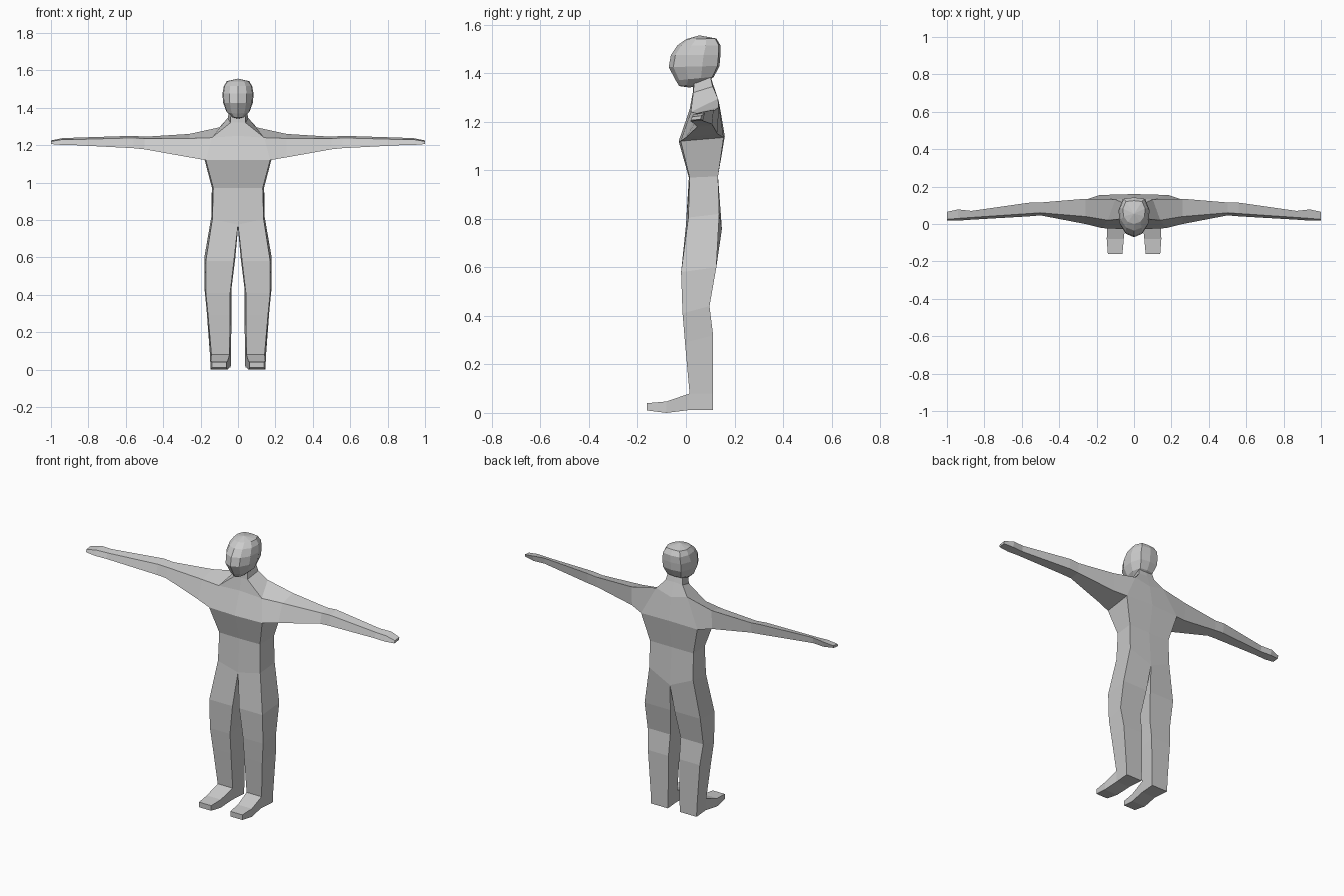
import bpy, bmesh

if "Cube" in bpy.data.objects:
    bpy.data.objects.remove(bpy.data.objects["Cube"])

skin = bpy.data.materials.new("plain_grey")
skin.diffuse_color = (0.6, 0.6, 0.6, 1)
skin.use_nodes = True
skin.node_tree.nodes["Principled BSDF"].inputs["Base Color"].default_value = skin.diffuse_color


def ring(bm, points):
    return [bm.verts.new(p) for p in points]


def loft(bm, a, b, skip=(), closed=True):
    """Bridge two rings with quads, leaving out the listed sides."""
    n = len(a)
    for i in range(n if closed else n - 1):
        if i not in skip:
            j = (i + 1) % n
            bm.faces.new((a[i], a[j], b[j], b[i]))


def finish(bm, name):
    """Mirror the half across x = 0, weld the seam and make a flat-shaded object."""
    dup = bmesh.ops.duplicate(bm, geom=bm.verts[:] + bm.edges[:] + bm.faces[:])["geom"]
    for v in dup:
        if isinstance(v, bmesh.types.BMVert):
            v.co.x = -v.co.x
    bmesh.ops.remove_doubles(bm, verts=bm.verts[:], dist=0.0005)
    bmesh.ops.recalc_face_normals(bm, faces=bm.faces[:])
    me = bpy.data.meshes.new(name)
    bm.to_mesh(me)
    bm.free()
    me.materials.append(skin)
    ob = bpy.data.objects.new(name, me)
    bpy.context.collection.objects.link(ob)


# ---- body: one half, rings run inner front, outer front, outer back, inner back
bm = bmesh.new()


def leg_ring(xi, xo, yf, yb, zf, zb):
    return ring(bm, [(xi, yf, zf), (xo - 0.008, yf, zf), (xo, yb, zb), (xi - 0.008, yb, zb)])


# hip ring is shared by the torso and the leg
hip = ring(bm, [(0, 0.0, 0.775), (0.137, 0.01, 0.805), (0.142, 0.137, 0.82), (0, 0.148, 0.758)])

# leg
legs = [hip,
        leg_ring(0.022, 0.180, -0.020, 0.125, 0.58, 0.60),
        leg_ring(0.042, 0.180, -0.014, 0.097, 0.41, 0.44),
        leg_ring(0.043, 0.168, -0.004, 0.112, 0.29, 0.32),
        leg_ring(0.045, 0.150, 0.015, 0.112, 0.08, 0.08),
        leg_ring(0.047, 0.147, 0.015, 0.112, 0.012, 0.012)]
for k in range(5):
    loft(bm, legs[k], legs[k + 1], skip=(0,) if k == 4 else ())
bm.faces.new(legs[-1])

# foot, growing from the open ankle front
ankle, sole = legs[-2], legs[-1]
foot = [[ankle[0], ankle[1], sole[1], sole[0]]]
for xi, xo, y, zt, zb in ((0.055, 0.146, -0.08, 0.047, 0.0), (0.062, 0.14, -0.16, 0.04, 0.01)):
    foot.append(ring(bm, [(xi, y, zt), (xo, y, zt), (xo, y, zb), (xi, y, zb)]))
loft(bm, foot[0], foot[1])
loft(bm, foot[1], foot[2])
bm.faces.new(foot[2])

# torso, shoulders and neck
waist = ring(bm, [(0, 0.012, 0.97), (0.132, 0.015, 0.97), (0.14, 0.132, 0.975), (0, 0.132, 0.975)])
chest = ring(bm, [(0, -0.03, 1.12), (0.172, -0.022, 1.12), (0.182, 0.155, 1.135), (0, 0.16, 1.14)])
collar = ring(bm, [(0, 0.015, 1.25), (0.14, 0.02, 1.24), (0.10, 0.132, 1.295), (0, 0.138, 1.27)])
neck = ring(bm, [(0, 0.028, 1.32), (0.04, 0.03, 1.32), (0.055, 0.11, 1.345), (0, 0.113, 1.35)])
neck_top = ring(bm, [(0, 0.03, 1.37), (0.038, 0.035, 1.37), (0.045, 0.10, 1.39), (0, 0.10, 1.39)])
loft(bm, hip, waist, skip=(3,))
loft(bm, waist, chest, skip=(3,))
loft(bm, chest, collar, skip=(1, 3))
loft(bm, collar, neck, skip=(3,))
loft(bm, neck, neck_top, skip=(3,))

# arm, growing from the open shoulder: low front, top front, top back, low back
arm = [chest[1], collar[1], collar[2], chest[2]]
for x, sections in (
        (0.26, ((0.000, 1.135), (0.040, 1.236), (0.135, 1.26), (0.130, 1.150))),
        (0.50, ((0.046, 1.178), (0.060, 1.235), (0.115, 1.245), (0.110, 1.185))),
        (0.56, ((0.041, 1.184), (0.056, 1.239), (0.114, 1.250), (0.108, 1.190))),
        (0.87, ((0.023, 1.200), (0.035, 1.230), (0.070, 1.240), (0.065, 1.205))),
        (0.94, ((0.018, 1.201), (0.030, 1.230), (0.078, 1.237), (0.070, 1.205))),
        (1.00, ((0.020, 1.206), (0.025, 1.220), (0.065, 1.225), (0.060, 1.210)))):
    nxt = ring(bm, [(x, y, z) for y, z in sections])
    loft(bm, arm, nxt)
    arm = nxt
bm.faces.new(arm)
finish(bm, "body")

# ---- head: stacked half outlines, narrow at the face and flat at the back
bm = bmesh.new()
outline = ((0, 0), (0.55, 0.09), (0.93, 0.33), (1, 0.66), (0.72, 0.96), (0, 1))
levels = []
for w, yf, yb, zf, zb in ((0.030, -0.028, 0.065, 1.347, 1.352),
                          (0.062, -0.042, 0.115, 1.370, 1.385),
                          (0.080, -0.071, 0.138, 1.425, 1.430),
                          (0.083, -0.062, 0.142, 1.475, 1.475),
                          (0.076, -0.035, 0.142, 1.515, 1.515),
                          (0.060, 0.000, 0.125, 1.540, 1.543)):
    levels.append(ring(bm, [(w * s, yf + (yb - yf) * t, zf + (zb - zf) * t) for s, t in outline]))
for a, b in zip(levels, levels[1:]):
    loft(bm, a, b, closed=False)
for lv, tip in ((levels[0], (0, 0.015, 1.341)), (levels[-1], (0, 0.055, 1.556))):
    apex = bm.verts.new(tip)
    for p, q in zip(lv, lv[1:]):
        bm.faces.new((p, q, apex))
finish(bm, "head")
